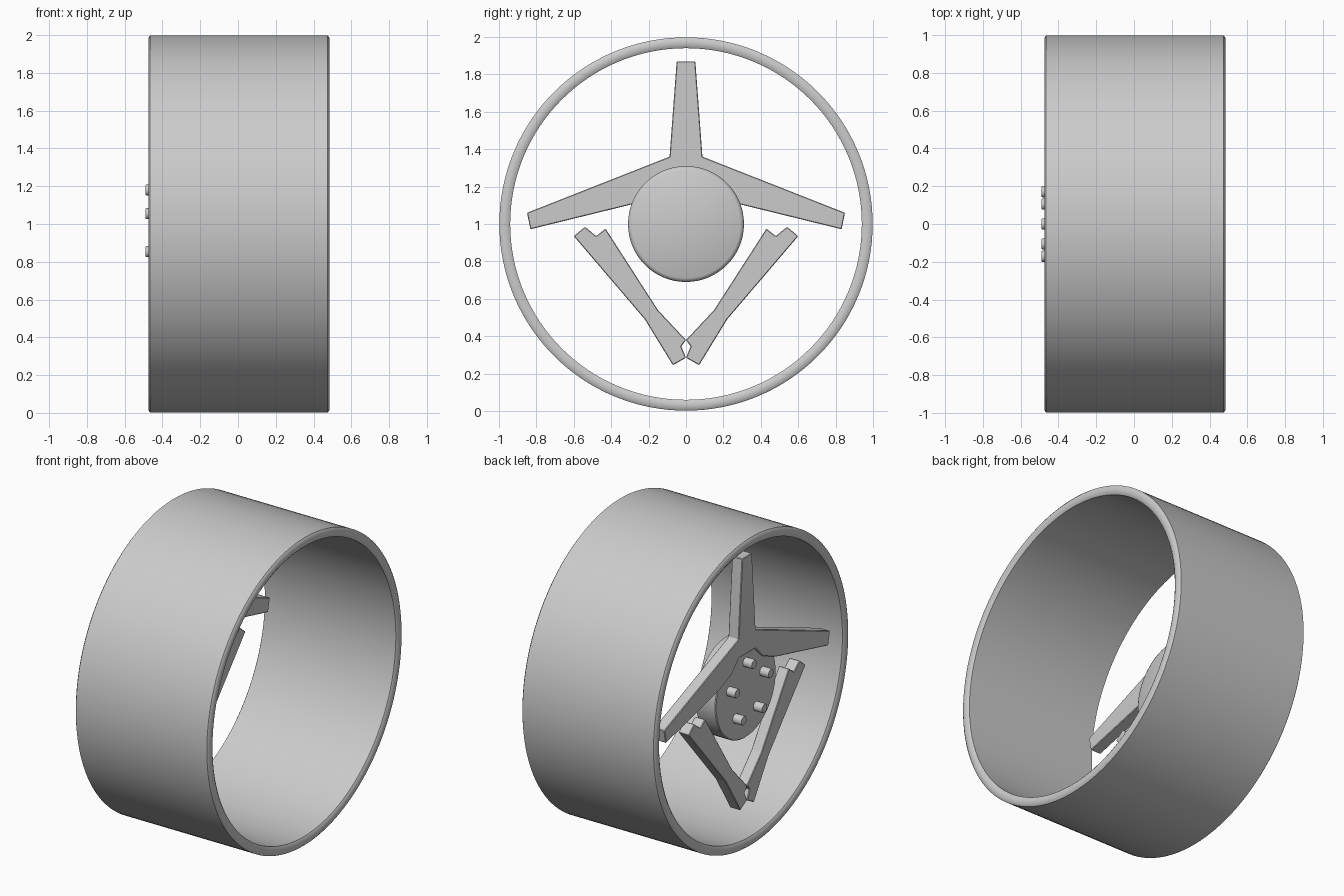
import bpy, bmesh, math

if "Cube" in bpy.data.objects:
    bpy.data.objects.remove(bpy.data.objects["Cube"])


def finish(name, bm, angle=None):
    bmesh.ops.recalc_face_normals(bm, faces=bm.faces)
    mesh = bpy.data.meshes.new(name)
    bm.to_mesh(mesh)
    bm.free()
    ob = bpy.data.objects.new(name, mesh)
    bpy.context.collection.objects.link(ob)
    if angle:
        bpy.ops.object.select_all(action='DESELECT')
        ob.select_set(True)
        bpy.context.view_layer.objects.active = ob
        bpy.ops.object.shade_smooth_by_angle(angle=math.radians(angle))
    return ob


def lathe(name, profile, segs, cy=0.0, cz=1.0, closed=False):
    """Revolve (x, radius) points about an axis parallel to x; open ends are capped."""
    bm = bmesh.new()
    rings = []
    for x, r in profile:
        rings.append([bm.verts.new((x, cy + r * math.cos(2 * math.pi * i / segs),
                                    cz + r * math.sin(2 * math.pi * i / segs)))
                      for i in range(segs)])
    pairs = list(zip(rings, rings[1:]))
    if closed:
        pairs.append((rings[-1], rings[0]))
    for a, b in pairs:
        for i in range(segs):
            j = (i + 1) % segs
            bm.faces.new((a[i], a[j], b[j], b[i]))
    if not closed:
        bm.faces.new(rings[0])
        bm.faces.new(rings[-1])
    return finish(name, bm, 40)


def plate(name, outline, x0, x1):
    """Extrude a (y, z) outline along x, with slightly softened edges."""
    bm = bmesh.new()
    face = bm.faces.new([bm.verts.new((x0, y, z)) for y, z in outline])
    new = bmesh.ops.extrude_face_region(bm, geom=[face])
    verts = [g for g in new["geom"] if isinstance(g, bmesh.types.BMVert)]
    bmesh.ops.translate(bm, verts=verts, vec=(x1 - x0, 0, 0))
    ob = finish(name, bm)
    mod = ob.modifiers.new("soft_edges", 'BEVEL')
    mod.width = 0.004
    return ob


# wide outer barrel with rounded lips
lathe("rim_barrel", [(-0.475, 0.985), (-0.465, 0.998), (0.475, 0.998), (0.485, 0.985),
                     (0.485, 0.955), (0.475, 0.94), (-0.465, 0.94), (-0.475, 0.955)],
      128, closed=True)

# hub disc with a rounded inner face
lathe("hub", [(-0.43, 0.305), (-0.425, 0.31), (-0.30, 0.31), (-0.285, 0.304),
              (-0.277, 0.29)], 64)

# five wheel bolts
for k in range(5):
    a = math.pi / 2 + k * 2 * math.pi / 5
    lathe(f"bolt_{k + 1}", [(-0.49, 0.026), (-0.485, 0.03), (-0.40, 0.03)], 20,
          0.18 * math.cos(a), 1 + 0.18 * math.sin(a))

# three joined upper spokes
half = [(0.05, 1.87), (0.088, 1.36), (0.85, 1.06), (0.832, 0.972), (0.29, 1.105),
        (0.16, 1.16), (0.08, 1.24)]
plate("upper_spokes", half + [(-y, z) for y, z in reversed(half)], -0.44, -0.365)

# lower V-shaped pair of notched spokes
lower = [(0.07, 0.245), (0.22, 0.49), (0.60, 0.935), (0.54, 0.985), (0.48, 0.935),
         (0.43, 0.975), (0.15, 0.54), (0.0, 0.38), (0.025, 0.345), (0.0, 0.285)]
for side, s in (("left", -1), ("right", 1)):
    plate(f"lower_spoke_{side}", [(s * y, z) for y, z in lower], -0.44, -0.365)
